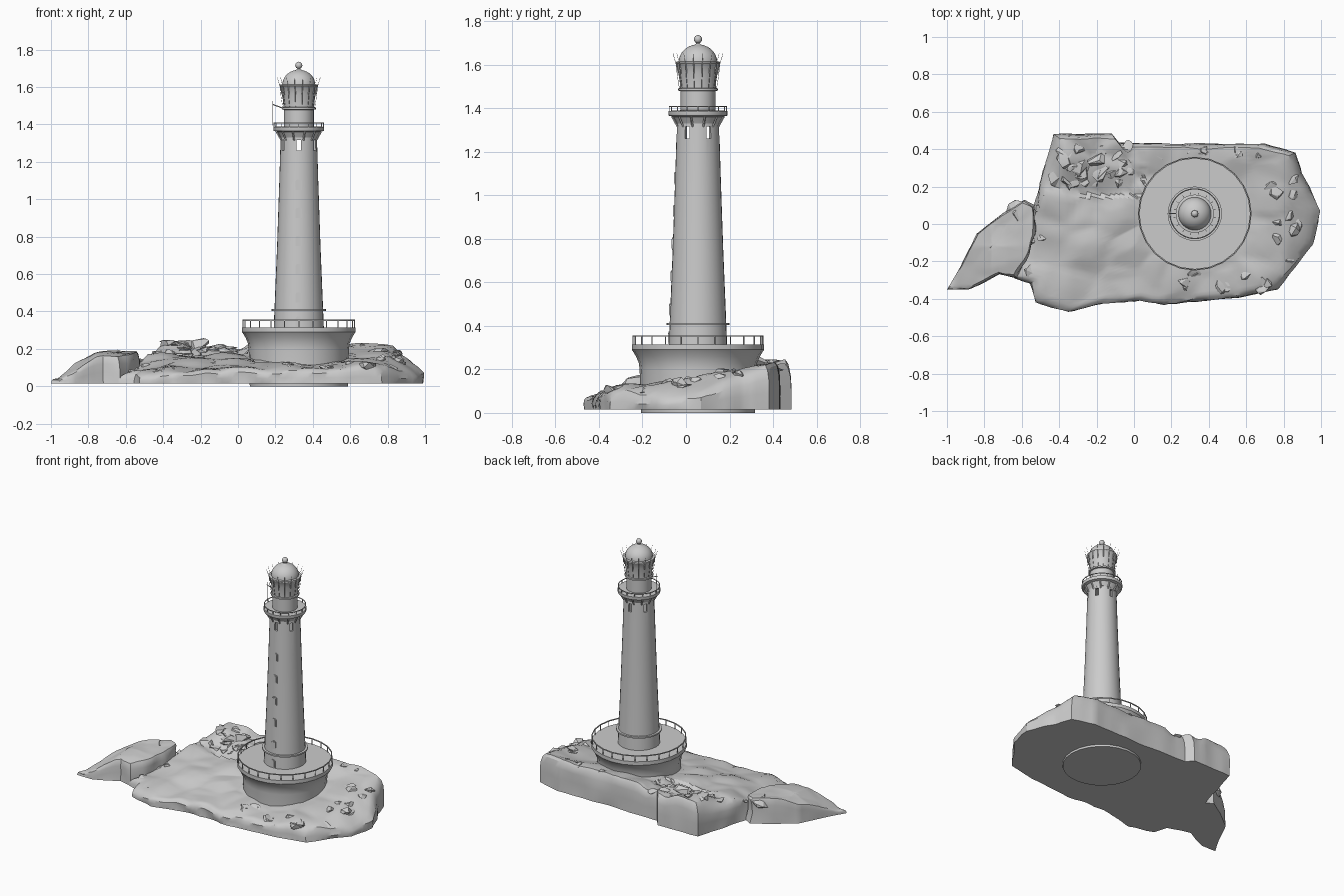
import bpy, bmesh, math, random
from mathutils import Vector, Matrix, noise

if "Cube" in bpy.data.objects:
    bpy.data.objects.remove(bpy.data.objects["Cube"])

random.seed(4)
CX, CY = 0.325, 0.055          # tower axis
TAU = 2 * math.pi


def finish(name, bm, smooth=30):
    bmesh.ops.recalc_face_normals(bm, faces=bm.faces[:])
    me = bpy.data.meshes.new(name)
    bm.to_mesh(me)
    bm.free()
    ob = bpy.data.objects.new(name, me)
    bpy.context.collection.objects.link(ob)
    bpy.ops.object.select_all(action='DESELECT')
    ob.select_set(True)
    bpy.context.view_layer.objects.active = ob
    if smooth:
        bpy.ops.object.shade_smooth_by_angle(angle=math.radians(smooth))
    return ob


def polar(r, a, z):
    return Vector((CX + r * math.cos(a), CY + r * math.sin(a), z))


def add_lathe(bm, prof, n, closed=False):
    """Turn an (r, z) profile around the tower axis."""
    cols = [[bm.verts.new(polar(r, TAU * i / n, z)) for r, z in prof] for i in range(n)]
    m = len(prof)
    for i in range(n):
        a, b = cols[i], cols[(i + 1) % n]
        for j in range(m if closed else m - 1):
            k = (j + 1) % m
            bm.faces.new((a[j], b[j], b[k], a[k]))
    if not closed:
        bm.faces.new([c[0] for c in cols])
        bm.faces.new([c[-1] for c in cols])


def lathe(name, prof, n=32, closed=False):
    bm = bmesh.new()
    add_lathe(bm, prof, n, closed)
    return finish(name, bm)


def add_rod(bm, p, q, r, n=6):
    d = Vector(q) - Vector(p)
    m = Matrix.Translation((Vector(p) + Vector(q)) / 2) @ d.to_track_quat('Z', 'Y').to_matrix().to_4x4()
    bmesh.ops.create_cone(bm, cap_ends=True, segments=n, radius1=r, radius2=r, depth=d.length, matrix=m)


def add_box(bm, r, a, z, depth, width, height):
    m = Matrix.Translation(polar(r, a, z)) @ Matrix.Rotation(a, 4, 'Z') @ Matrix.Diagonal((depth, width, height, 1))
    bmesh.ops.create_cube(bm, size=1, matrix=m)


def ring(bm, r, z, t, n):
    add_lathe(bm, [(r - t, z - t), (r + t, z - t), (r + t, z + t), (r - t, z + t)], n, True)


def railing(name, r, z0, z1, count, n, t):
    bm = bmesh.new()
    for i in range(count):
        a = TAU * i / count
        add_rod(bm, polar(r, a, z0), polar(r, a, z1), t)
    ring(bm, r, z1 - t, t, n)
    return finish(name, bm)


# --- plinth and its railing
lathe("plinth", [(0.262, 0), (0.265, 0.1), (0.268, 0.2), (0.272, 0.23), (0.285, 0.26),
                 (0.300, 0.285), (0.304, 0.29), (0.304, 0.315)], 24)
railing("plinth_railing", 0.298, 0.31, 0.356, 24, 24, 0.003)

# --- hollow tapering tower with six openings under the gallery
tower = lathe("tower", [(0.134, 0.31), (0.130, 0.41), (0.116, 0.75), (0.104, 1.1), (0.097, 1.335),
                        (0.082, 1.335), (0.088, 1.1), (0.112, 0.31)], 32, True)
bm = bmesh.new()
for k in range(6):
    add_box(bm, 0.1, math.radians(30 + 60 * k), 1.288, 0.08, 0.023, 0.056)
cutter = finish("opening_cutter", bm, 0)
cutter.hide_render = True
bpy.context.view_layer.objects.active = tower
mod = tower.modifiers.new("openings", 'BOOLEAN')
mod.operation, mod.object, mod.solver = 'DIFFERENCE', cutter, 'EXACT'
bpy.ops.object.modifier_apply(modifier=mod.name)
bpy.data.objects.remove(cutter)

bm = bmesh.new()
add_lathe(bm, [(0.12, 0.403), (0.145, 0.403), (0.145, 0.413), (0.12, 0.413)], 32, True)
finish("tower_band", bm)

# --- arched window frames with panes up the front
bm = bmesh.new()
for z in (0.345, 0.475, 0.627, 0.777, 0.927, 1.078):
    y = CY - (0.134 - 0.0385 * (z - 0.31)) - 0.003
    for w, h, out in ((0.017, 0.028, 0.0), (0.012, 0.022, 0.002)):
        pts = [(-w, -h), (w, -h)] + [(w * math.cos(math.pi * i / 6), h - w * 0.6 + w * 0.6 * math.sin(math.pi * i / 6))
                                     for i in range(7)]
        f = [bm.verts.new((CX + u, y - out, z + v)) for u, v in pts]
        b = [bm.verts.new((CX + u, y + 0.02, z + v)) for u, v in pts]
        bm.faces.new(f)
        bm.faces.new(b)
        for i in range(len(f)):
            j = (i + 1) % len(f)
            bm.faces.new((f[i], f[j], b[j], b[i]))
finish("front_windows", bm)

# --- gallery, brackets and railing
lathe("gallery", [(0.098, 1.33), (0.103, 1.34), (0.115, 1.36), (0.134, 1.365), (0.136, 1.37),
                  (0.136, 1.387), (0.08, 1.39)])
bm = bmesh.new()
for k in range(12):
    a = TAU * (k + 0.5) / 12
    add_rod(bm, polar(0.096, a, 1.315), polar(0.122, a, 1.36), 0.005, 4)
finish("gallery_brackets", bm)
railing("gallery_railing", 0.132, 1.38, 1.41, 16, 32, 0.0022)

# --- lantern room, dome and ball
lathe("lantern_drum", [(0.08, 1.38), (0.08, 1.478), (0.091, 1.48), (0.091, 1.49), (0.083, 1.492)])
lathe("lantern", [(0.082, 1.49), (0.084, 1.525), (0.091, 1.565), (0.099, 1.6), (0.102, 1.604), (0.102, 1.612),
                  (0.090, 1.614)])
lathe("dome", [(0.088 * math.cos(t * math.pi / 18), 1.612 + 0.08 * math.sin(t * math.pi / 18)) for t in range(9)]
      + [(0.008, 1.697), (0.008, 1.703)])
lathe("finial_ball", [(max(0.001, 0.019 * math.sin(i * math.pi / 8)), 1.716 - 0.019 * math.cos(i * math.pi / 8))
                      for i in range(9)], 16)
bm = bmesh.new()
for k in range(16):
    a = TAU * (k + 0.5) / 16
    add_rod(bm, polar(0.092, a, 1.56), polar(0.101, a, 1.605), 0.0025, 4)
    path = [(0.087, 1.49), (0.097, 1.55), (0.102, 1.6), (0.117, 1.65)]
    for p, q in zip(path, path[1:]):
        add_rod(bm, polar(p[0], a, p[1]), polar(q[0], a, q[1]), 0.001, 4)
finish("lantern_bars", bm)

# --- small hoist arm on the left
bm = bmesh.new()
add_rod(bm, polar(0.085, math.pi, 1.487), polar(0.14, math.pi, 1.507), 0.003)
add_rod(bm, polar(0.138, math.pi, 1.395), polar(0.138, math.pi, 1.525), 0.0015)
finish("hoist_arm", bm)


# --- rocks: an outline rising to a rough top
def island(name, centre, outline, height, n, inner):
    pts = [Vector(p) for p in outline]
    seg = [(pts[i], pts[(i + 1) % len(pts)]) for i in range(len(pts))]
    total = sum((b - a).length for a, b in seg)
    rim = []
    for a, b in seg:
        m = max(1, round(n * (b - a).length / total))
        rim += [a.lerp(b, i / m) for i in range(m)]
    c = Vector(centre)
    levels = [(1, 0), (1, 0.4), (0.995, 0.72), (0.975, 0.92), (0.945, 1)]
    levels += [(0.945 * (1 - i / inner), 1) for i in range(1, inner)]
    bm = bmesh.new()
    rings = []
    for t, f in levels:
        row = []
        for p in rim:
            q = p - c
            dent = 0.025 * abs(noise.noise(Vector((p.x * 5, p.y * 5, f * 1.5)))) if t > 0.9 else 0
            w = c + q * (t - dent / max(q.length, 0.2))
            z = 0.015 + f * (height(w.x, w.y) - 0.015)
            row.append(bm.verts.new((w.x, w.y, z)))
        rings.append(row)
    for r0, r1 in zip(rings, rings[1:]):
        for i in range(len(rim)):
            j = (i + 1) % len(rim)
            bm.faces.new((r0[i], r0[j], r1[j], r1[i]))
    top = bm.verts.new((c.x, c.y, height(c.x, c.y)))
    for i in range(len(rim)):
        bm.faces.new((rings[-1][i], rings[-1][(i + 1) % len(rim)], top))
    bm.faces.new(rings[0])
    return finish(name, bm, 32)


def rough(x, y):
    v = Vector((x, y, 0.3))
    cell = noise.voronoi(v * 5)[0]
    return 0.02 * noise.noise(v * 4) + 0.025 * (cell[1] - cell[0]) - 0.012


def main_height(x, y):
    z = 0.163 + 0.165 * y - max(0, x - 0.8) * 0.4 - max(0, -0.35 - x) * 0.2
    k = 2 if x < 0.05 and y > 0.15 else 1
    return max(0.05, z + rough(x, y) * k)


def left_height(x, y):
    return max(0.04, 0.19 - max(0, -0.76 - x) * 0.55 - max(0, -0.12 - y) * 0.2 + 0.6 * rough(x, y))


island("main_rock", (0.15, 0.05),
       [(-0.435, 0.485), (-0.49, 0.28), (-0.53, 0.13), (-0.58, -0.1), (-0.64, -0.29), (-0.56, -0.32),
        (-0.53, -0.42), (-0.355, -0.475), (-0.18, -0.43), (0.03, -0.415), (0.16, -0.435), (0.56, -0.395),
        (0.77, -0.35), (0.86, -0.24), (0.96, -0.11), (1.0, 0.07), (0.94, 0.2), (0.90, 0.27), (0.87, 0.385),
        (0.70, 0.43), (-0.08, 0.435), (-0.12, 0.485)], main_height, 150, 26)
island("left_rock", (-0.75, -0.11),
       [(-1.0, -0.35), (-0.93, -0.23), (-0.84, -0.05), (-0.70, 0.06), (-0.585, 0.13), (-0.53, 0.1),
        (-0.52, -0.05), (-0.57, -0.2), (-0.63, -0.29), (-0.72, -0.27), (-0.79, -0.31), (-0.89, -0.355)],
       left_height, 70, 12)

# --- loose angular stones half sunk in the rock
bm = bmesh.new()


def stone(x, y, z, s, flat=0.6):
    vs = []
    for _ in range(11):
        d = Vector([random.gauss(0, 1) for _ in range(3)]).normalized()
        vs.append(bm.verts.new((x + d.x * s, y + d.y * s, max(0.02, z + d.z * s * flat))))
    res = bmesh.ops.convex_hull(bm, input=vs)
    loose = [v for v in res["geom_interior"] if isinstance(v, bmesh.types.BMVert)]
    bmesh.ops.delete(bm, geom=loose, context='VERTS')


areas = [(-0.42, -0.02, 0.2, 0.43, 26, 0.048), (0.15, 0.75, -0.36, -0.25, 12, 0.045),
         (0.66, 0.9, -0.2, 0.3, 10, 0.045), (-0.6, -0.48, -0.28, 0.1, 8, 0.04), (0.0, 0.8, 0.37, 0.4, 9, 0.035)]
for x0, x1, y0, y1, count, s in areas:
    for _ in range(count):
        x, y = random.uniform(x0, x1), random.uniform(y0, y1)
        stone(x, y, main_height(x, y) - 0.008, s * random.uniform(0.6, 1.1), 0.55)
stone(0.84, -0.02, 0.125, 0.055, 0.85)
stone(-0.62, 0.06, 0.15, 0.07, 0.7)
stone(-0.2, 0.33, 0.215, 0.06, 0.75)
finish("loose_stones", bm, 20)
